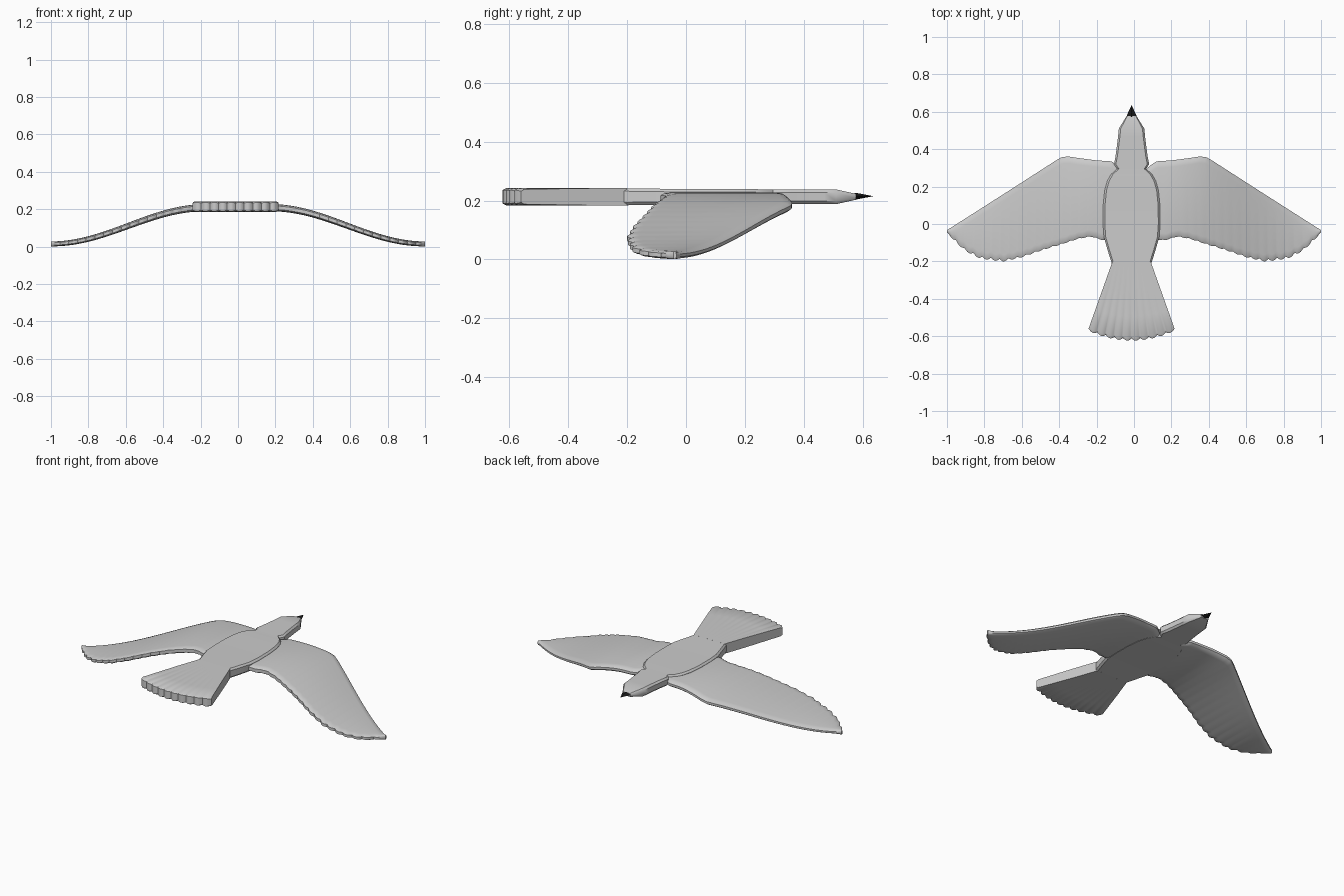
import bpy, bmesh, math

if "Cube" in bpy.data.objects:
    bpy.data.objects.remove(bpy.data.objects["Cube"])

CX = -0.013   # body axis
CZ = 0.213    # body mid height


def lerp(table, t):
    for (a, va), (b, vb) in zip(table, table[1:]):
        if t <= b:
            return va + (vb - va) * max(0, (t - a) / (b - a))
    return table[-1][1]


def loft(name, sections, angle=40):
    """Skin a list of closed cross-sections and cap both ends."""
    bm = bmesh.new()
    rings = [[bm.verts.new(p) for p in s] for s in sections]
    n = len(rings[0])
    for r, q in zip(rings, rings[1:]):
        for i in range(n):
            j = (i + 1) % n
            bm.faces.new((r[i], r[j], q[j], q[i]))
    bm.faces.new(rings[0])
    bm.faces.new(rings[-1])
    bmesh.ops.remove_doubles(bm, verts=bm.verts, dist=1e-5)
    bmesh.ops.recalc_face_normals(bm, faces=bm.faces)
    me = bpy.data.meshes.new(name)
    bm.to_mesh(me)
    bm.free()
    ob = bpy.data.objects.new(name, me)
    bpy.context.collection.objects.link(ob)
    bpy.ops.object.select_all(action='DESELECT')
    ob.select_set(True)
    bpy.context.view_layer.objects.active = ob
    bpy.ops.object.shade_smooth_by_angle(angle=math.radians(angle))
    return ob


# Body and head: flat slab with slightly chamfered rim (y, half width, half height)
def slab_section(y, w, h):
    c = min(0.01, w * 0.3, h * 0.4)
    pts = [(w, h - c), (w - c, h), (c - w, h), (-w, h - c),
           (-w, c - h), (c - w, -h), (w - c, -h), (w, c - h)]
    return [(CX + x, y, CZ + z) for x, z in pts]


body = [(0.578, 0.026, 0.010), (0.51, 0.068, 0.025), (0.47, 0.072, 0.025),
        (0.42, 0.078, 0.025), (0.36, 0.086, 0.025), (0.32, 0.094, 0.025),
        (0.295, 0.078, 0.025), (0.265, 0.11, 0.025), (0.23, 0.13, 0.026),
        (0.18, 0.144, 0.026), (0.1, 0.152, 0.026), (0.0, 0.153, 0.026),
        (-0.07, 0.148, 0.027), (-0.14, 0.128, 0.028), (-0.21, 0.106, 0.029)]
loft("body", [slab_section(*s) for s in body])

# Beak
beak = loft("beak", [[(CX + x * k, y, CZ + 0.002 + z * k) for x, z in
                      ((0.026, 0), (0, 0.011), (-0.026, 0), (0, -0.011))]
                     for y, k in ((0.572, 0.9), (0.58, 1), (0.635, 0.02))])
black = bpy.data.materials.new("black")
black.diffuse_color = (0.01, 0.01, 0.01, 1)
black.use_nodes = True
black.node_tree.nodes["Principled BSDF"].inputs["Base Color"].default_value = black.diffuse_color
beak.data.materials.append(black)

# Tail: fan of pleated feathers with a scalloped end
FEATHERS = 10
tail = []
STEPS = FEATHERS * 6
for i in range(STEPS + 1):
    u = 2 * i / STEPS - 1
    scallop = abs(math.sin(math.pi * FEATHERS * i / STEPS))
    end = -0.612 + 0.052 * u * u - 0.012 * scallop
    top, low = [], []
    for t in (0, 0.35, 0.7, 0.97, 1):
        y = -0.2 + (end + 0.2) * t
        x = CX + u * (0.102 + 0.128 * t)
        h = 0.029 - 0.006 * max(0, t - 0.35) * (1 - scallop)
        if t == 1:
            h -= 0.006
        top.append((x, y, CZ + h))
        low.append((x, y, CZ - h))
    tail.append(top + low[::-1])
loft("tail", tail)

# Wings: drooping pillowed slabs with a scalloped trailing edge
LEAD = [(0.06, 0.29), (0.09, 0.315), (0.12, 0.335), (0.2, 0.34), (0.3, 0.353),
        (0.35, 0.361), (0.385, 0.358), (0.42, 0.338), (0.7, 0.158), (1, -0.033)]
TRAIL = [(0.06, -0.085), (0.17, -0.085), (0.23, -0.066), (0.3, -0.078), (0.4, -0.11),
         (0.5, -0.14), (0.6, -0.175), (0.7, -0.195), (0.82, -0.18),
         (0.9, -0.14), (0.96, -0.085), (1, -0.043)]


def wing_section(x, side):
    lead = lerp(LEAD, x)
    depth = lerp([(0.06, 0), (0.2, 0.004), (0.6, 0.008), (0.75, 0.014), (0.97, 0.013), (1, 0)], x)
    trail = lerp(TRAIL, x) - depth * abs(math.sin(math.pi * (x - 0.06) / 0.047)) + depth * 0.5
    drop = min(1, max(0, (x - 0.17) / 0.83))
    z0 = 0.014 + 0.194 * (1 + math.cos(math.pi * drop)) / 2
    h = lerp([(0.06, 0.02), (0.5, 0.018), (1, 0.013)], x)
    w = lead - trail
    a, b = min(0.012, w * 0.15), min(0.035, w * 0.35)
    prof = [(lead, 0.35), (lead - a, 0.8), (lead - b, 1), (trail + b, 1),
            (trail + a, 0.85), (trail, 0.5)]
    pts = prof + [(y, -k) for y, k in prof[::-1]]
    return [(side * x, y, z0 + k * h) for y, k in pts]


for label, side in (("left", -1), ("right", 1)):
    loft(label + "_wing", [wing_section(0.06 + 0.94 * i / 120, side) for i in range(121)])
